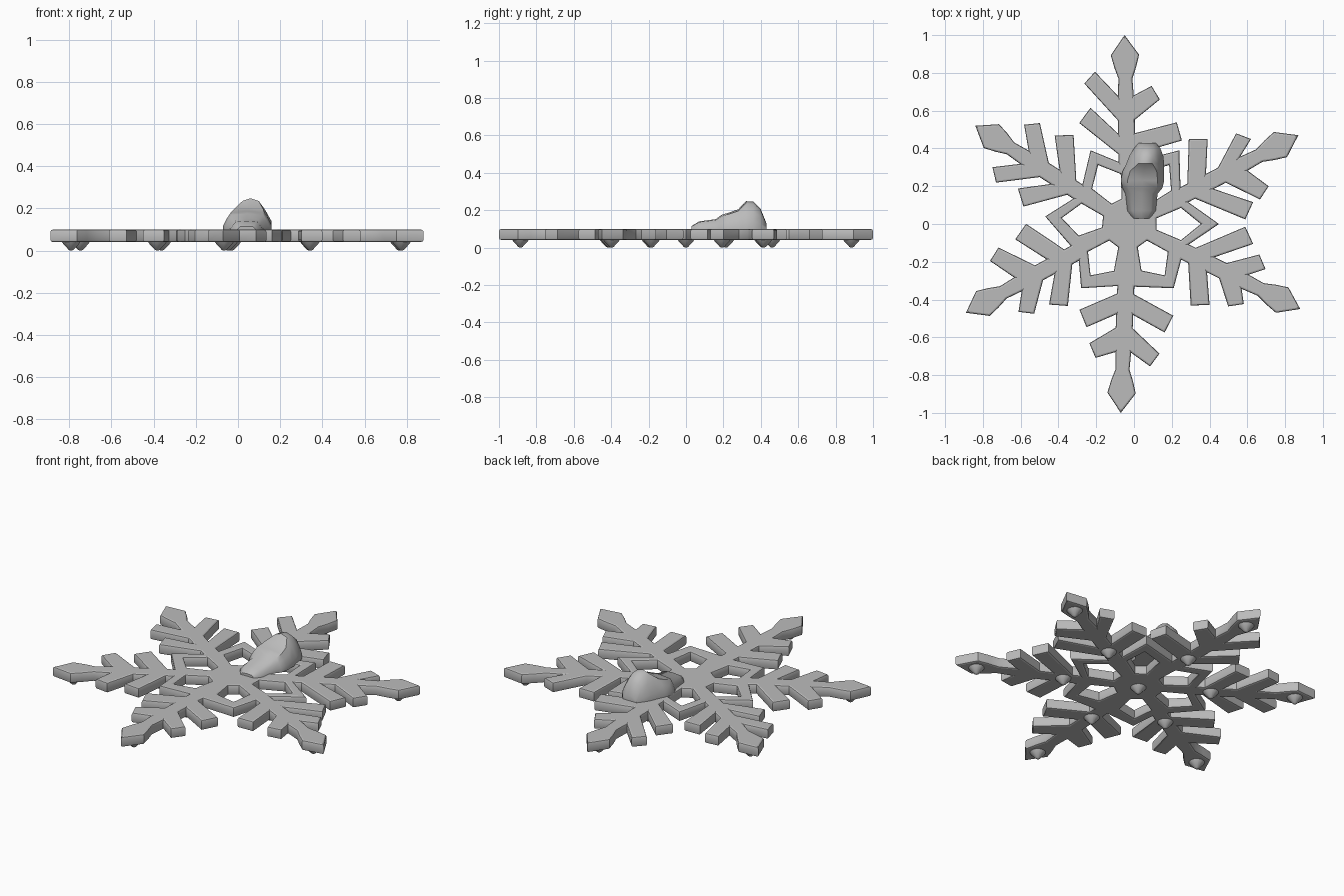
import bpy, bmesh
from mathutils import Vector

if "Cube" in bpy.data.objects:
    bpy.data.objects.remove(bpy.data.objects["Cube"], do_unlink=True)

grey = bpy.data.materials.new("plain grey")
grey.use_nodes = True
colour = (0.5, 0.5, 0.5, 1)
grey.diffuse_color = colour
grey.node_tree.nodes["Principled BSDF"].inputs["Base Color"].default_value = colour

CENTRE = Vector((-0.03, 0))
BOTTOM, TOP = 0.04, 0.10

# Each arm: tip, then branch ends (right inner, right outer, left outer, left inner)
ARMS = [
    ((.87, .47), (.61, .07), (.69, .165), (.58, .465), (.34, .45)),
    ((-.05, 1.0), (.24, .49), (.115, .695), (-.235, .775), (-.26, .575)),
    ((-.84, .52), (-.37, .47), (-.54, .53), (-.74, .26), (-.6, .14)),
    ((-.89, -.47), (-.6, -.04), (-.74, -.16), (-.57, -.47), (-.4, -.43)),
    ((-.07, -1.0), (-.27, -.5), (-.22, -.67), (.11, -.72), (.185, -.53)),
    ((.88, -.45), (.35, -.43), (.54, -.43), (.68, -.2), (.61, -.06)),
]
# Corner of the star frame that comes before each arm
CORNERS = [(.45, 0), (.24, .39), (-.23, .39), (-.47, .04), (-.28, -.34), (.21, -.34)]


def finish(obj, angle=0.6):
    obj.data.materials.clear()
    obj.data.materials.append(grey)
    bpy.ops.object.select_all(action='DESELECT')
    obj.select_set(True)
    bpy.context.view_layer.objects.active = obj
    bpy.ops.object.shade_smooth_by_angle(angle=angle)


def mesh_object(name, bm, angle=0.6):
    bmesh.ops.recalc_face_normals(bm, faces=bm.faces)
    mesh = bpy.data.meshes.new(name)
    bm.to_mesh(mesh)
    bm.free()
    obj = bpy.data.objects.new(name, mesh)
    bpy.context.collection.objects.link(obj)
    finish(obj, angle)
    return obj


def arm_side(tip, inner, outer, sign):
    """Outline of one side of an arm, from the hub out to just before the tip."""
    axis = tip - CENTRE
    normal = Vector((-axis.y, axis.x)).normalized() * sign

    def at(s, half):
        return CENTRE + axis * s + normal * half

    def branch(end, s, half):
        along = (end - at(s, 0)).normalized()
        across = Vector((-along.y, along.x))
        if across.dot(axis) < 0:
            across = -across
        return [end - across * half, end + across * half]

    return ([at(.33, .045), at(.37, .045)] + branch(inner, .41, .05)
            + [at(.48, .045), at(.55, .045)] + branch(outer, .60, .042)
            + [at(.68, .042), at(.77, .037), at(.83, .058), at(.895, .075)])


# Snowflake outline and the six openings around the hub
outline, holes = [], []
for arm, corner in zip(ARMS, CORNERS):
    tip, r_in, r_out, l_out, l_in = map(Vector, arm)
    corner = Vector(corner)
    right = arm_side(tip, r_in, r_out, -1)
    left = arm_side(tip, l_in, l_out, 1)
    outline += [corner] + right + [tip] + left[::-1]
    spoke = corner - CENTRE
    side = Vector((-spoke.y, spoke.x)).normalized()
    mid = CENTRE + spoke * .58
    near = CENTRE + spoke * .31
    holes.append([near - side * .03, mid - side * .085, CENTRE + spoke * .8,
                  mid + side * .085, near + side * .03])

curve = bpy.data.curves.new("snowflake_plate", 'CURVE')
curve.dimensions = '2D'
curve.fill_mode = 'BOTH'
for points in [outline] + holes:
    spline = curve.splines.new('POLY')
    spline.points.add(len(points) - 1)
    for p, v in zip(spline.points, points):
        p.co = (v.x, v.y, 0, 1)
    spline.use_cyclic_u = True
bevel = 0.010
curve.bevel_depth = bevel
curve.bevel_resolution = 1
curve.offset = -bevel
curve.extrude = (TOP - BOTTOM) / 2 - bevel
plate = bpy.data.objects.new("snowflake_plate", curve)
bpy.context.collection.objects.link(plate)
plate.location.z = (TOP + BOTTOM) / 2
bpy.ops.object.select_all(action='DESELECT')
plate.select_set(True)
bpy.context.view_layer.objects.active = plate
bpy.ops.object.convert(target='MESH')
finish(bpy.context.view_layer.objects.active)

# Blunt studs underneath: one at the hub, two along each arm
spots = [CENTRE]
for arm in ARMS:
    axis = Vector(arm[0]) - CENTRE
    spots += [CENTRE + axis * .41, CENTRE + axis * .885]
for i, spot in enumerate(spots):
    bm = bmesh.new()
    rings = []
    for radius, z in ((.046, BOTTOM + .004), (.038, .032), (.012, .004), (.004, 0)):
        ring = bmesh.ops.create_circle(bm, segments=12, radius=radius)["verts"]
        bmesh.ops.translate(bm, verts=ring, vec=(spot.x, spot.y, z))
        rings.append(ring)
    for a, b in zip(rings, rings[1:]):
        for k in range(12):
            j = (k + 1) % 12
            bm.faces.new((a[k], a[j], b[j], b[k]))
    bm.faces.new(rings[-1])
    mesh_object(f"stud_{i + 1}", bm)

# Crouched figure: sections of y, centre x, base half width, top half width, top z
SECTIONS = [
    (.03, .04, .045, .03, .115), (.07, .04, .075, .05, .14), (.16, .04, .085, .055, .152),
    (.19, .045, .105, .075, .175), (.23, .045, .115, .08, .187), (.28, .05, .11, .07, .205),
    (.32, .06, .1, .038, .248), (.36, .065, .09, .035, .245), (.40, .07, .07, .035, .205),
    (.43, .07, .045, .025, .13),
]
bm = bmesh.new()
rings = []
for y, x, base, crown, top in SECTIONS:
    low = TOP - .01
    height = top - low
    half = [(base, low), (base, low + height * .3),
            ((base + crown) / 2, low + height * .65), (crown, low + height * .92)]
    ring = [(x + w, y, z) for w, z in half] + [(x, y, top)]
    ring += [(x - w, y, z) for w, z in reversed(half)]
    rings.append([bm.verts.new(co) for co in ring])
for a, b in zip(rings, rings[1:]):
    n = len(a)
    for k in range(n):
        bm.faces.new((a[k], a[(k + 1) % n], b[(k + 1) % n], b[k]))
bm.faces.new(rings[0])
bm.faces.new(rings[-1])
mesh_object("crouched_figure", bm, 0.7)
